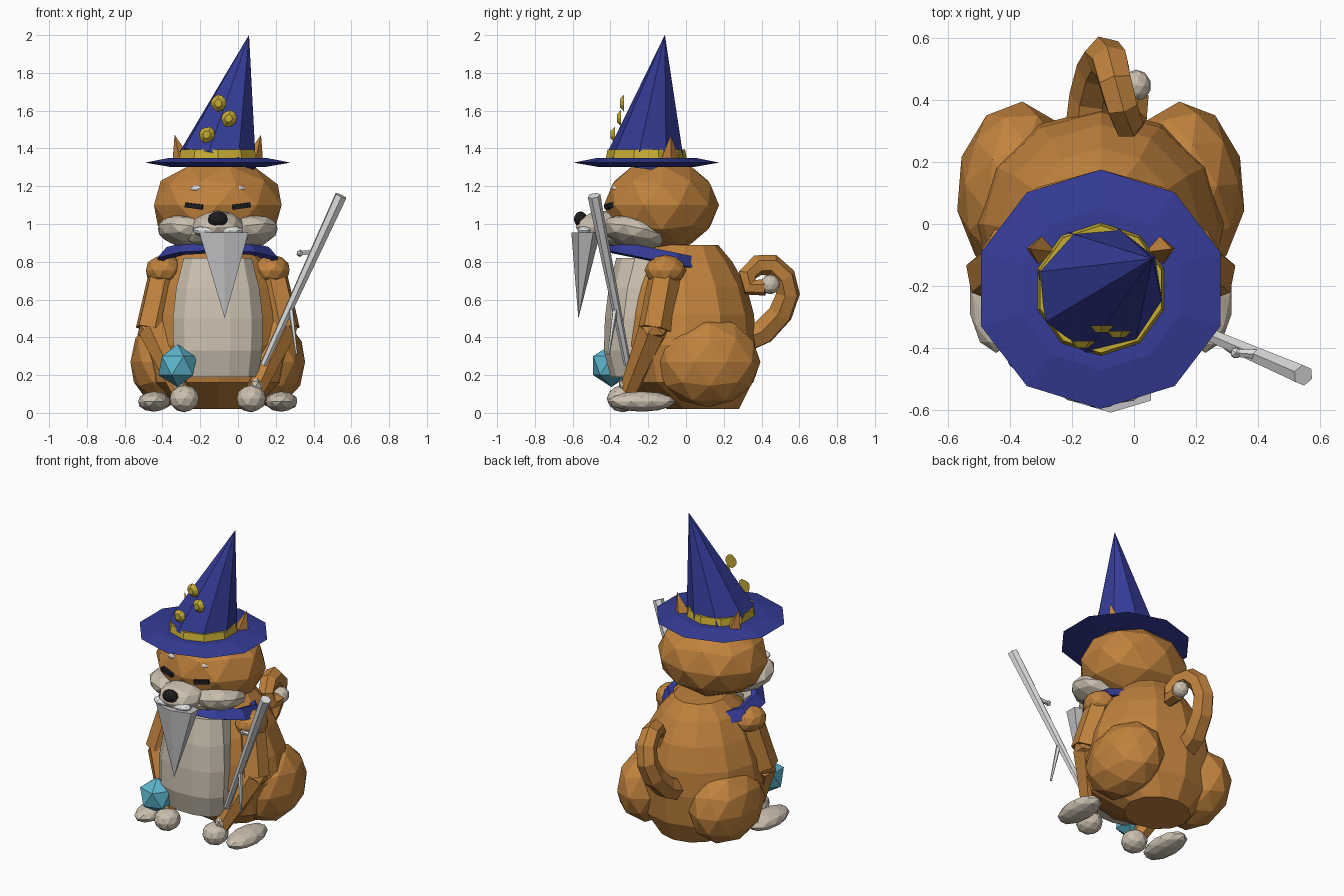
import bpy, bmesh, math
from mathutils import Vector

if "Cube" in bpy.data.objects:
    bpy.data.objects.remove(bpy.data.objects["Cube"])

CX = -0.107  # symmetry line of the animal


def material(name, r, g, b):
    m = bpy.data.materials.new(name)
    m.use_nodes = True
    m.diffuse_color = (r, g, b, 1)
    bsdf = m.node_tree.nodes["Principled BSDF"]
    bsdf.inputs["Base Color"].default_value = (r, g, b, 1)
    bsdf.inputs["Roughness"].default_value = 0.9
    return m


FUR = material("orange fur", 0.53, 0.225, 0.047)
CREAM = material("cream fur", 0.60, 0.53, 0.43)
BLUE = material("blue cloth", 0.035, 0.045, 0.31)
GOLD = material("gold", 0.56, 0.41, 0.035)
GREY = material("beard grey", 0.54, 0.53, 0.55)
PALE = material("pale grey", 0.74, 0.74, 0.75)
TEAL = material("teal crystal", 0.11, 0.47, 0.62)
BLACK = material("black", 0.012, 0.012, 0.014)


def finish(name, bm, mat):
    bmesh.ops.recalc_face_normals(bm, faces=bm.faces)
    me = bpy.data.meshes.new(name)
    bm.to_mesh(me)
    bm.free()
    me.materials.append(mat)
    ob = bpy.data.objects.new(name, me)
    bpy.context.collection.objects.link(ob)
    return ob


def ball(name, mat, loc, size, rot=(0, 0, 0), sub=2):
    bm = bmesh.new()
    bmesh.ops.create_icosphere(bm, subdivisions=sub, radius=1)
    ob = finish(name, bm, mat)
    ob.location, ob.scale, ob.rotation_euler = loc, size, rot
    return ob


def limb(name, mat, a, b, r1, r2, sides=6):
    a, b = Vector(a), Vector(b)
    bm = bmesh.new()
    bmesh.ops.create_cone(bm, cap_ends=True, segments=sides, radius1=r1,
                          radius2=r2, depth=(b - a).length)
    ob = finish(name, bm, mat)
    ob.location = (a + b) / 2
    ob.rotation_euler = (b - a).to_track_quat('Z', 'Y').to_euler()
    return ob


def loft(name, mat, rings, sides):
    """Stack elliptical rings given as (x, y, z, rx, ry)."""
    bm = bmesh.new()
    loops = []
    for x, y, z, rx, ry in rings:
        angles = [math.tau * i / sides for i in range(sides)]
        loops.append([bm.verts.new((x + rx * math.sin(a), y + ry * math.cos(a), z))
                      for a in angles])
    for lo, hi in zip(loops, loops[1:]):
        for i in range(sides):
            j = (i + 1) % sides
            bm.faces.new((lo[i], lo[j], hi[j], hi[i]))
    bm.faces.new(loops[0])
    bm.faces.new(loops[-1])
    bmesh.ops.remove_doubles(bm, verts=bm.verts, dist=0.0005)
    return finish(name, bm, mat)


# Body
loft("body", FUR, [
    (CX, 0.09, 0.02, 0.21, 0.19), (CX, 0.015, 0.16, 0.365, 0.335),
    (CX, 0.00, 0.36, 0.405, 0.37), (CX, 0.00, 0.52, 0.38, 0.36),
    (CX, -0.01, 0.67, 0.32, 0.33), (CX, -0.02, 0.80, 0.25, 0.265),
    (CX, 0.00, 0.89, 0.16, 0.17)], 12)

# Belly patch: a bowed grid with thickness
bm = bmesh.new()
rows = []
for z, front, half in [(0.19, -0.40, 0.215), (0.33, -0.435, 0.235), (0.50, -0.43, 0.238),
                       (0.66, -0.41, 0.22), (0.82, -0.37, 0.18)]:
    rows.append([bm.verts.new((CX + half * u, front + 0.1 * u ** 4, z))
                 for u in (-1, -0.75, -0.28, 0.28, 0.75, 1)])
for lo, hi in zip(rows, rows[1:]):
    for i in range(len(lo) - 1):
        bm.faces.new((lo[i], lo[i + 1], hi[i + 1], hi[i]))
ext = bmesh.ops.extrude_face_region(bm, geom=bm.faces[:])
back = [v for v in ext["geom"] if isinstance(v, bmesh.types.BMVert)]
bmesh.ops.translate(bm, verts=back, vec=(0, 0.08, 0))
finish("belly_patch", bm, CREAM)

# Head, snout and nose
ball("head", FUR, (CX, -0.13, 1.1), (0.355, 0.305, 0.245))
ball("snout", CREAM, (CX, -0.43, 0.985), (0.14, 0.155, 0.085))
ball("chin", CREAM, (CX, -0.32, 0.945), (0.2, 0.17, 0.072))
ball("nose", BLACK, (CX, -0.558, 1.025), (0.054, 0.036, 0.042))

# Mirrored parts
for s, side in ((1, "left"), (-1, "right")):
    def at(x, y, z):
        return (CX + s * x, y, z)

    ball(side + "_cheek", CREAM, at(0.155, -0.275, 0.957), (0.17, 0.175, 0.085),
         (-0.2, -0.17 * s, 0))
    ball(side + "_moustache", PALE, at(0.065, -0.535, 0.965), (0.07, 0.04, 0.025))
    ball(side + "_brow_spot", PALE, at(0.108, -0.368, 1.19), (0.038, 0.022, 0.018),
         (0, 0.15 * s, 0))
    bm = bmesh.new()
    bmesh.ops.create_cube(bm, size=1)
    eye = finish(side + "_eye", bm, BLACK)
    eye.location, eye.scale = at(0.122, -0.395, 1.095), (0.095, 0.05, 0.026)
    eye.rotation_euler = (0, -0.13 * s, 0.3 * s)
    limb(side + "_ear", FUR, at(0.188, -0.085, 1.32), at(0.228, -0.08, 1.47), 0.056, 0.001, 4)
    # Front legs
    ball(side + "_shoulder", FUR, at(0.285, -0.11, 0.755), (0.1, 0.11, 0.082))
    limb(side + "_upper_arm", FUR, at(0.285, -0.11, 0.74), at(0.35, -0.165, 0.44), 0.085, 0.09)
    ball(side + "_elbow", FUR, at(0.345, -0.165, 0.44), (0.09, 0.085, 0.06), sub=1)
    limb(side + "_forearm", FUR, at(0.34, -0.17, 0.44), at(0.19, -0.31, 0.10), 0.085, 0.05)
    ball(side + "_front_paw", CREAM, at(0.177, -0.335, 0.075), (0.08, 0.085, 0.072))
    ball(side + "_paw_toe", CREAM, at(0.205, -0.32, 0.15), (0.038, 0.042, 0.038), sub=1)
    # Hind legs
    ball(side + "_thigh", FUR, at(0.275, 0.115, 0.27), (0.19, 0.28, 0.24), (0, 0, 0.08 * s))
    ball(side + "_hind_foot", CREAM, at(0.337, -0.235, 0.06), (0.088, 0.18, 0.054))

# Beard
loft("beard", GREY, [(-0.07, -0.57, 0.50, 0.0001, 0.0001),
                     (-0.075, -0.53, 0.955, 0.15, 0.077)], 6)

# Collar, sloping down to the back
bm = bmesh.new()
N = 10
section = [(0.30, -0.035), (0.335, -0.025), (0.285, 0.035), (0.25, 0.025)]
loops = [[bm.verts.new((r * math.sin(math.tau * i / N), 0.9 * r * math.cos(math.tau * i / N), z))
          for r, z in section] for i in range(N)]
for i in range(N):
    a, b = loops[i], loops[(i + 1) % N]
    for k in range(4):
        m = (k + 1) % 4
        bm.faces.new((a[k], b[k], b[m], a[m]))
collar = finish("collar", bm, BLUE)
collar.location, collar.rotation_euler = (CX, -0.13, 0.828), (-0.2, 0, 0)

# Hat: the cone leans, so its base dips through the brim
HY = -0.21
loft("hat_brim", BLUE, [
    (CX, HY, 1.303, 0.27, 0.26), (CX, HY, 1.325, 0.405, 0.385),
    (CX, HY, 1.35, 0.27, 0.26)], 10)
limb("hat_cone", BLUE, (CX, HY, 1.34), (0.058, -0.112, 2.0), 0.214, 0.0005, 8)
loft("hat_band", GOLD, [(CX, HY, 1.345, 0.215, 0.215),
                        (CX, HY, 1.395, 0.205, 0.205)], 10)
for i, (x, y, z) in enumerate([(-0.107, -0.338, 1.64), (-0.052, -0.355, 1.56),
                               (-0.168, -0.388, 1.475)]):
    # Raised star stud with alternating rim radius
    bm = bmesh.new()
    bmesh.ops.create_cone(bm, cap_ends=True, segments=10, radius1=0.046,
                          radius2=0.022, depth=0.022)
    for v in bm.verts:
        if round(math.atan2(v.co.y, v.co.x) / (math.tau / 10)) % 2:
            v.co.x *= 0.8
            v.co.y *= 0.8
    stud = finish("hat_star_%d" % (i + 1), bm, GOLD)
    stud.location, stud.rotation_euler = (x, y, z), (math.pi / 2, 0.3 * i, 0)

# Staff with knot and side twig
limb("staff", PALE, (0.135, -0.31, 0.255), (0.545, -0.487, 1.15), 0.019, 0.034)
limb("staff_stub", PALE, (0.40, -0.42, 0.85), (0.33, -0.415, 0.845), 0.016, 0.013, 5)
ball("staff_knot", PALE, (0.328, -0.415, 0.845), (0.02, 0.02, 0.02), sub=1)
limb("staff_twig", PALE, (0.275, -0.37, 0.58), (0.31, -0.41, 0.31), 0.016, 0.006, 5)

# Crystal
ball("crystal", TEAL, (-0.32, -0.395, 0.25), (0.113,) * 3, sub=1)

# Curled tail: tube swept along a path
path = [(-0.145, 0.30, 0.385), (-0.135, 0.41, 0.43), (-0.115, 0.50, 0.525), (-0.095, 0.54, 0.63),
        (-0.075, 0.52, 0.72), (-0.06, 0.455, 0.782), (-0.04, 0.38, 0.782),
        (-0.02, 0.325, 0.73), (-0.005, 0.34, 0.665), (0.005, 0.42, 0.665)]
curve = bpy.data.curves.new("tail_path", 'CURVE')
curve.dimensions = '3D'
curve.bevel_depth, curve.bevel_resolution, curve.use_fill_caps = 0.055, 1, True
spline = curve.splines.new('POLY')
spline.points.add(len(path) - 1)
for i, (p, co) in enumerate(zip(spline.points, path)):
    p.co = (*co, 1)
    p.radius = 1.4 - 0.065 * i
spline.use_smooth = False
curve.materials.append(FUR)
bpy.context.collection.objects.link(bpy.data.objects.new("tail", curve))
ball("tail_tip", CREAM, (0.007, 0.445, 0.68), (0.048, 0.052, 0.052))
